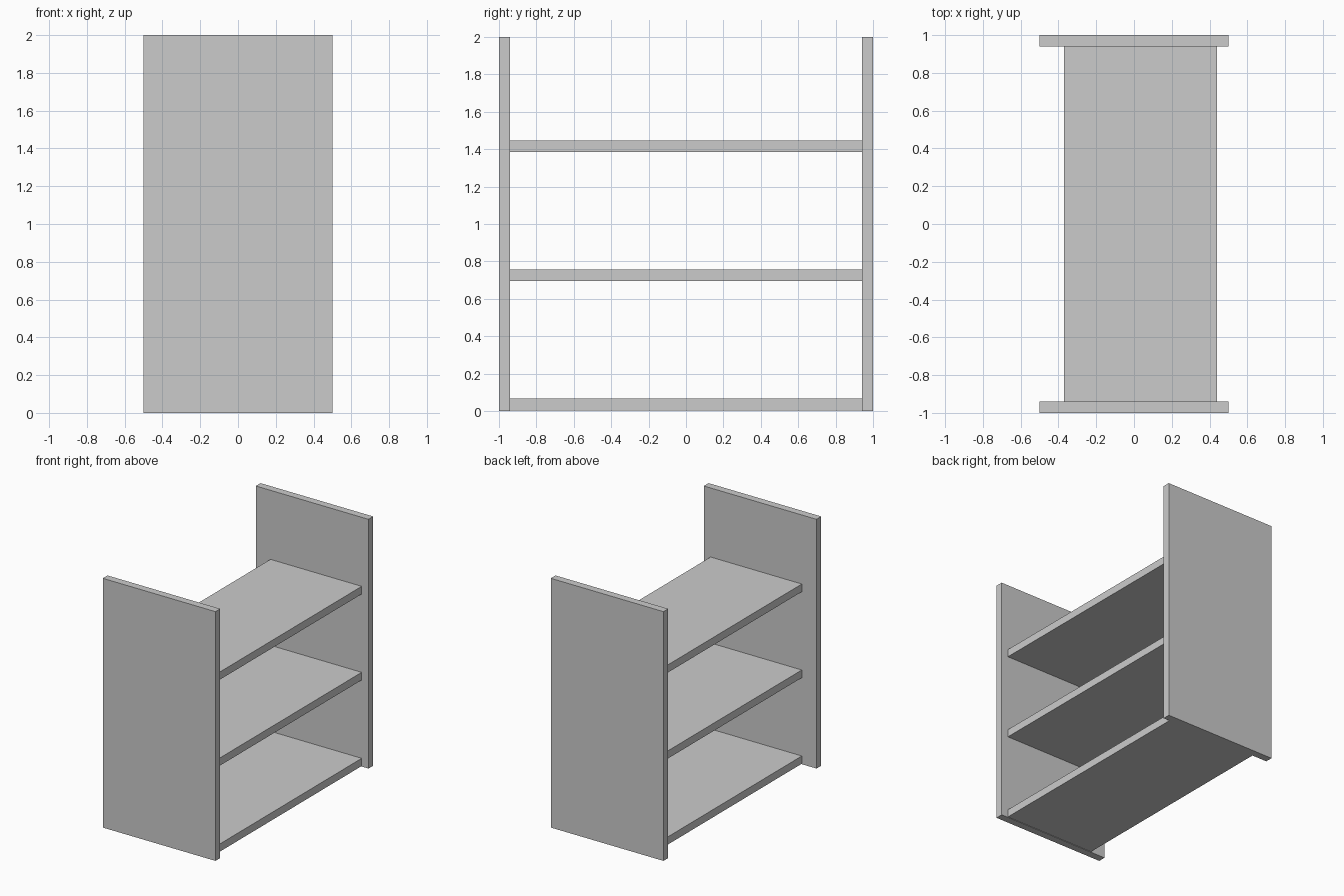
import bpy

if "Cube" in bpy.data.objects:
    bpy.data.objects.remove(bpy.data.objects["Cube"])


def box(name, lo, hi):
    """Axis-aligned board between two corners."""
    bpy.ops.mesh.primitive_cube_add(size=1, location=[(a + b) / 2 for a, b in zip(lo, hi)])
    ob = bpy.context.object
    ob.name = name
    ob.scale = [b - a for a, b in zip(lo, hi)]
    bpy.ops.object.transform_apply(location=False, rotation=False, scale=True)
    return ob


INNER = 0.94        # inner face of the side panels
THICK = 0.062       # shelf thickness

# Side panels
box("front_side_panel", (-0.5, -1, 0), (0.5, -INNER, 2))
box("back_side_panel", (-0.5, INNER, 0), (0.5, 1, 2))

# Three evenly spaced shelves, set in from the panel edges
for i, name in enumerate(("bottom_shelf", "middle_shelf", "top_shelf")):
    z = 0.004 + 0.69 * i
    box(name, (-0.37, -INNER, z), (0.44, INNER, z + THICK))
